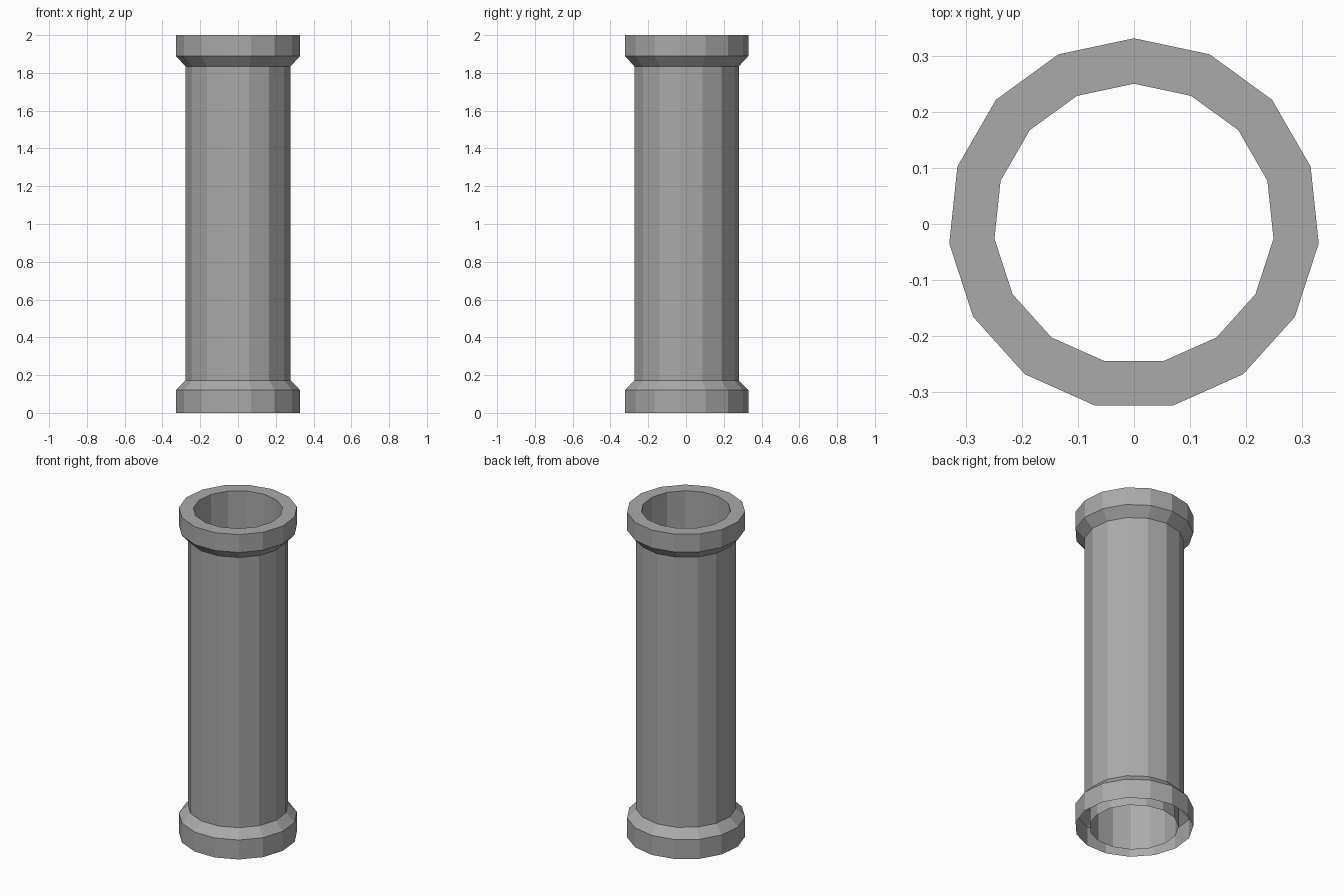
import bpy, bmesh
from math import sin, cos, tau

SIDES = 15

cube = bpy.data.objects.get("Cube")
if cube:
    bpy.data.objects.remove(cube, do_unlink=True)

# One plain grey for the whole pipe
grey = bpy.data.materials.new("concrete grey")
grey.use_nodes = True
colour = (0.4, 0.4, 0.4, 1)
grey.diffuse_color = colour
grey.node_tree.nodes["Principled BSDF"].inputs["Base Color"].default_value = colour


def lathe(name, profile):
    """Spin a (radius, height) profile around z into flat-sided rings."""
    bm = bmesh.new()
    rings = []
    for r, z in profile:
        rings.append([bm.verts.new((r * sin(tau * i / SIDES), r * cos(tau * i / SIDES), z))
                      for i in range(SIDES)])
    for low, high in zip(rings, rings[1:]):
        for i in range(SIDES):
            j = (i + 1) % SIDES
            bm.faces.new((low[j], low[i], high[i], high[j]))
    mesh = bpy.data.meshes.new(name)
    bm.to_mesh(mesh)
    bm.free()
    mesh.materials.append(grey)
    obj = bpy.data.objects.new(name, mesh)
    bpy.context.collection.objects.link(obj)
    return obj


OUTER, SHAFT, BORE = 0.331, 0.28, 0.25

# Hollow pipe: lower collar, shaft, upper collar, top rim, then down the bore;
# the underside of the lower collar is left open
lathe("pipe", [(OUTER, 0), (OUTER, 0.12), (SHAFT, 0.172),
               (SHAFT, 1.835), (OUTER, 1.89), (OUTER, 2),
               (BORE, 2), (BORE, 0)])
